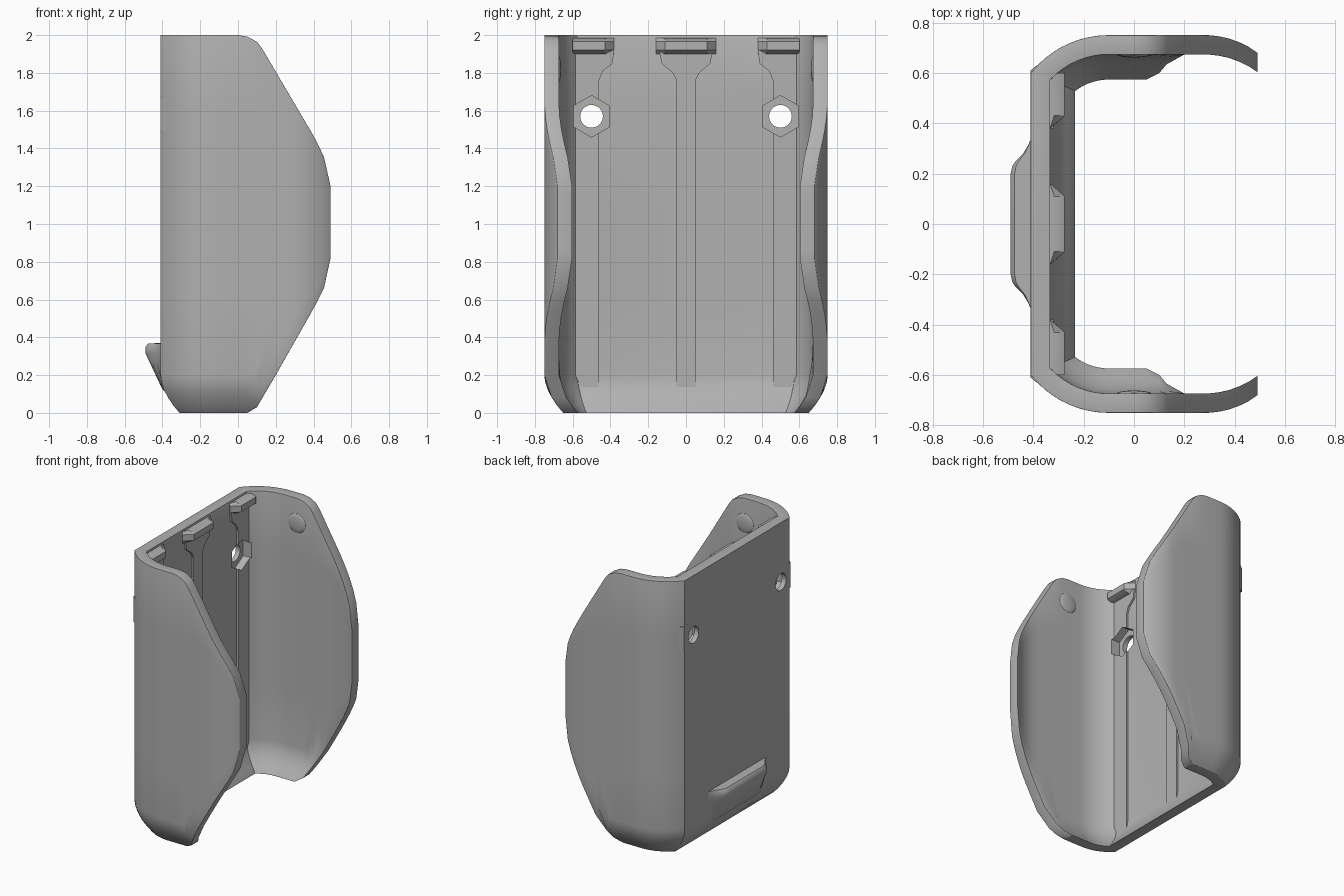
import bpy, bmesh
from math import sin, cos, asin, pi, radians, sqrt
from mathutils import Matrix

if "Cube" in bpy.data.objects:
    bpy.data.objects.remove(bpy.data.objects["Cube"], do_unlink=True)

GREY = (0.44, 0.44, 0.44, 1)
grey = bpy.data.materials.new("plain grey")
grey.use_nodes = True
grey.diffuse_color = GREY
grey.node_tree.nodes["Principled BSDF"].inputs["Base Color"].default_value = GREY


def add(name, bm):
    bmesh.ops.recalc_face_normals(bm, faces=bm.faces)
    mesh = bpy.data.meshes.new(name)
    bm.to_mesh(mesh)
    bm.free()
    mesh.materials.append(grey)
    obj = bpy.data.objects.new(name, mesh)
    bpy.context.collection.objects.link(obj)
    return obj


def select(obj):
    bpy.ops.object.select_all(action='DESELECT')
    obj.select_set(True)
    bpy.context.view_layer.objects.active = obj


def apply(obj, kind, **settings):
    mod = obj.modifiers.new(kind.title(), kind)
    for key, value in settings.items():
        setattr(mod, key, value)
    select(obj)
    bpy.ops.object.modifier_apply(modifier=mod.name)


def smooth(obj, angle=30):
    select(obj)
    bpy.ops.object.shade_smooth_by_angle(angle=radians(angle))


def loft(name, sections):
    """Skin matching closed sections and cap both ends."""
    bm = bmesh.new()
    rings = [[bm.verts.new(p) for p in s] for s in sections]
    n = len(rings[0])
    for a, b in zip(rings, rings[1:]):
        for i in range(n):
            j = (i + 1) % n
            bm.faces.new((a[i], a[j], b[j], b[i]))
    bm.faces.new(rings[0])
    bm.faces.new(rings[-1])
    return add(name, bm)


def curve_at(points, x):
    if x <= points[0][0]:
        return points[0][1]
    for (x0, z0), (x1, z1) in zip(points, points[1:]):
        if x <= x1:
            return z0 + (z1 - z0) * (x - x0) / (x1 - x0)
    return points[-1][1]


# Wrapped shell: plan profile with outward directions, mirrored in y
WALL, R, CX, BACK = 0.077, 0.395, -0.1, -0.41
TOP = [(0, 2), (.05, 1.992), (.1, 1.965), (.13, 1.925), (.41, 1.45), (.455, 1.355), (.49, 1.2)]
BOTTOM = [(.07, 0), (.1, .03), (.2, .2), (.41, .57), (.455, .66), (.49, .82)]
LEVELS = [0, .02, .04, .06, .08, .1, .3, .55, .8, 1]

sweep = asin((CX - BACK) / R)
half = [(BACK, 0.6, -1, 0.347)]
for k in range(1, 10):
    a = sweep * (1 - k / 9)
    half.append((CX - R * sin(a), 0.75 - R + R * cos(a), -sin(a), cos(a)))
for x in (0, .05, .1, .13, .2, .25, .3, .34, .38, .42, .455, .49):
    drop = 0.35 - sqrt(0.35 ** 2 - max(0, x - 0.28) ** 2)
    half.append((x, 0.75 - drop, 0, 1))
columns = [(x, -y, nx, -ny) for x, y, nx, ny in reversed(half)] + half

bm = bmesh.new()
outer, inner = [], []
for x, y, nx, ny in columns:
    low, high = curve_at(BOTTOM, x), curve_at(TOP, x)
    even = min(1, max(0, (x - 0.1) / 0.2))
    for skin, depth in ((outer, 0), (inner, WALL)):
        col = []
        for j, level in enumerate(LEVELS):
            v = level * (1 - even) + even * j / (len(LEVELS) - 1)
            z = low + (high - low) * v
            d = depth + 0.1 * max(0, 1 - z / 0.2) ** 1.8
            col.append(bm.verts.new((x - nx * d, y - ny * d, z)))
        skin.append(col)
for i in range(len(columns) - 1):
    for skin in (outer, inner):
        for j in range(len(LEVELS) - 1):
            bm.faces.new((skin[i][j], skin[i + 1][j], skin[i + 1][j + 1], skin[i][j + 1]))
    for j in (0, -1):
        bm.faces.new((outer[i][j], outer[i + 1][j], inner[i + 1][j], inner[i][j]))
for i in (0, -1):
    for j in range(len(LEVELS) - 1):
        bm.faces.new((outer[i][j], outer[i][j + 1], inner[i][j + 1], inner[i][j]))
shell = add("shell", bm)
apply(shell, 'BEVEL', width=0.025, segments=3, limit_method='ANGLE', angle_limit=radians(50))


# Raised rib and rails on the inner back face
def plate(name, outline):
    return loft(name, [[(x, y, z) for y, z in outline] for x in (-0.345, -0.32)])


rib_side = [(.05, .1), (.05, 1.76), (.07, 1.8), (.13, 1.85), (.14, 1.92)]
rib = plate("centre_rib", rib_side + [(-y, z) for y, z in reversed(rib_side)])
rail_side = [(.46, .1), (.46, 1.76), (.44, 1.81), (.39, 1.85), (.38, 1.92),
             (.585, 1.92), (.585, .2), (.55, .12), (.5, .1)]
rails = {s: plate(n, [(s * y, z) for y, z in rail_side])
         for s, n in ((1, "left_rail"), (-1, "right_rail"))}


# Lips along the top of the back
def lip(name, stations):
    sections = []
    for y, out in stations:
        sections.append([(-.36, y, 1.985), (-.335 + out * .3, y, 1.985), (-.335 + out, y, 1.965),
                         (-.335 + out, y, 1.92), (-.335 + out * .3, y, 1.9), (-.36, y, 1.9)])
    smooth(loft(name, sections))


lip("centre_lip", [(-.16, .004), (-.11, .06), (.11, .06), (.16, .004)])
for s, n in ((1, "left"), (-1, "right")):
    lip(n + "_lip", [(s * .38, .004), (s * .43, .06), (s * .6, .06)])


# Screw holes with hexagonal nut pockets
def cutter(name, sides, radius, x0, x1, y):
    ring = [(radius * sin(2 * pi * k / sides), radius * cos(2 * pi * k / sides)) for k in range(sides)]
    obj = loft(name, [[(x, y + a, 1.57 + b) for a, b in ring] for x in (x0, x1)])
    obj.hide_render = True
    return obj


for s, n in ((1, "left"), (-1, "right")):
    for tool in (cutter("hex_cutter", 6, .11, -.375, -.2, s * .5),
                 cutter("hole_cutter", 32, .06, -.5, -.2, s * .5)):
        for body in (shell, rails[s]):
            apply(body, 'BOOLEAN', object=tool, operation='DIFFERENCE', solver='EXACT')
        bpy.data.objects.remove(tool, do_unlink=True)

    # Small swelling behind each nut pocket
    swell = loft(n + "_corner_swell",
                 [[(x, s * y, z) for x, y in ((-.378, .57), (-.411, .57), (-.411, .61), (-.385, .63), (-.378, .61))]
                  for z in (1.49, 1.67)])
    smooth(swell)

    # Retaining bump inside each arm
    bm = bmesh.new()
    bmesh.ops.create_uvsphere(bm, u_segments=24, v_segments=12, radius=1,
                              matrix=Matrix.Translation((0, s * .675, 1.82)) @ Matrix.Diagonal((.07, .014, .07, 1)))
    smooth(add(n + "_inner_bump", bm))

smooth(shell)

# Hooked ledge low on the outside of the back
sections = []
for y, p in ((-.335, 0), (-.31, .012), (-.28, .03), (-.25, .06), (-.23, .073), (-.2, .08),
             (.2, .08), (.23, .073), (.25, .06), (.28, .03), (.31, .012), (.335, 0)):
    x = BACK - p
    sections.append([(-.375, y, .1), (-.395 - p * .1, y, .13), (x, y, .315), (x, y, .35),
                     (x + p * .2, y, .368), (-.38, y, .37)])
smooth(loft("back_ledge", sections), 40)
